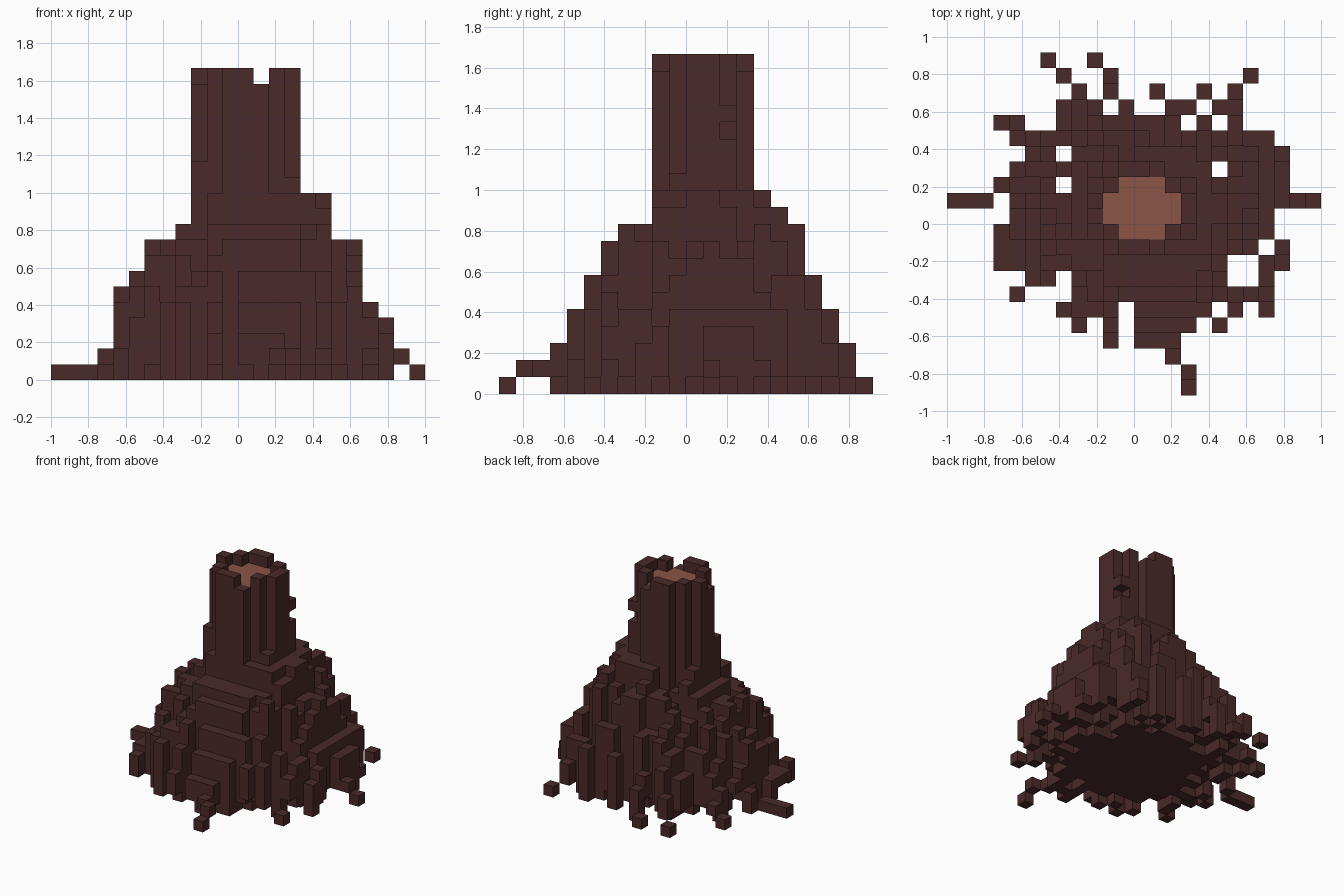
import bpy, bmesh, math, random

if "Cube" in bpy.data.objects:
    bpy.data.objects.remove(bpy.data.objects["Cube"], do_unlink=True)

random.seed(7)
S = 1 / 12                      # size of one block
NX, NY = 24, 22                 # grid size; row 0 is the back

# Footprint: filled column spans for every row, back to front
ROWS = ["6 9", "7 10 19", "8 10 13 16 18", "7-9 11 14-15 17-18",
        "3-4 7-14 16 18", "4-20", "5-6 8-21", "4-16 18-21",
        "3-6 8-21", "0-2 4-23", "4-20", "3-20", "3-19 21", "3-17 20-21",
        "5-6 8-17 20", "4 8-20", "7-10 12-16 18 20", "8 10 12-15 17",
        "10 12-14", "14", "15", "15"]
# Height limits, in blocks, along each axis
X_MAX = [1, 1, 1, 2, 6, 7, 9, 9, 10] + [20] * 7 + [12, 12, 9, 9, 5, 4, 2, 1]
Y_MAX = [1, 3, 5, 7, 10, 11, 12] + [20] * 6 + [10, 10, 9, 7, 5, 3, 2, 2, 1]

# Trunk outline and the sunken cut wood inside it
TRUNK = {7: "11-13", 8: "10-14", 9: "9-15", 10: "9-15", 11: "10-14", 12: "11-13"}
WOOD = {8: "11-13", 9: "10-14", 10: "10-14", 11: "11-13"}
LOW_RIM = {(13, 7), (13, 12), (9, 10)}
# Root columns with a set underside and top
SET_ROOTS = {(22, 9): (1, 2), (14, 19): (1, 2), (15, 20): (1, 2),
             (19, 1): (0, 1), (4, 15): (0, 2), (16, 4): (0, 10),
             (18, 4): (1, 7), (18, 3): (1, 5), (7, 12): (0, 9)}


def cells(text):
    out = set()
    for span in text.split():
        ends = [int(v) for v in span.split("-")]
        out.update(range(ends[0], ends[-1] + 1))
    return out


def grid(rows):
    return {(i, r) for r, text in rows for i in cells(text)}


foot = grid(enumerate(ROWS))
trunk = grid(TRUNK.items())
wood = grid(WOOD.items())

trunk_blocks, root_blocks, wood_blocks = set(), set(), set()

for i, r in sorted(foot):
    if (i, r) in trunk:
        top = 19 if (i, r) in wood or (i, r) in LOW_RIM else 20
        for z in range(top):
            in_wood = (i, r) in wood and z == top - 1
            (wood_blocks if in_wood else trunk_blocks).add((i, r, z))
        continue
    # Root flare: a rough cone with uneven tips and a ragged underside
    x = -1 + (i + 0.5) * S
    y = NY * S / 2 - (r + 0.5) * S
    d = math.hypot(x - 0.04, y - 0.08)
    limit = min(X_MAX[i], Y_MAX[r], 12)
    slope = 18.2 - 18.5 * math.hypot(x - 0.1, y - 0.08)
    top = round(slope + random.choice([-2, -1, 0, 0, 0, 1]))
    base = 0
    if d > 0.62:
        top = max(top, random.choice([1, 2, 3, 3]))
        base = random.choice([0, 0, 1, 1, 2])
    elif d > 0.48:
        base = random.choice([0, 0, 1, 1])
    if r == 9 or i == 12:
        top = limit
    top = max(1, min(top, limit))
    base, top = SET_ROOTS.get((i, r), (min(base, top - 1), top))
    root_blocks |= {(i, r, z) for z in range(base, top)}

# Bark ridges and a broken knob on the trunk corners
for i, r, z0, z1 in [(15, 8, 10, 15), (15, 8, 16, 17), (9, 11, 11, 14),
                     (15, 11, 10, 13)]:
    trunk_blocks |= {(i, r, z) for z in range(z0, z1)}

solid = trunk_blocks | root_blocks | wood_blocks


def material(name, rgb):
    m = bpy.data.materials.new(name)
    m.use_nodes = True
    m.diffuse_color = (*rgb, 1)
    bsdf = m.node_tree.nodes["Principled BSDF"]
    bsdf.inputs["Base Color"].default_value = (*rgb, 1)
    bsdf.inputs["Roughness"].default_value = 0.9
    return m


def build(name, blocks, mat):
    """Skin the exposed sides of the blocks, joining vertical runs."""
    bm = bmesh.new()

    def quad(*pts):
        bm.faces.new([bm.verts.new((-1 + a * S, NY * S / 2 - b * S, c * S))
                      for a, b, c in pts])

    # Neighbour offset and the two bottom corners of that side
    sides = [((0, 1), (0, 1), (1, 1)), ((1, 0), (1, 1), (1, 0)),
             ((0, -1), (1, 0), (0, 0)), ((-1, 0), (0, 0), (0, 1))]
    for i, r in sorted({b[:2] for b in blocks}):
        for z in range(20):
            if (i, r, z) not in blocks:
                continue
            if (i, r, z + 1) not in solid:
                quad((i, r + 1, z + 1), (i + 1, r + 1, z + 1),
                     (i + 1, r, z + 1), (i, r, z + 1))
            if (i, r, z - 1) not in solid:
                quad((i, r, z), (i + 1, r, z), (i + 1, r + 1, z), (i, r + 1, z))
        for (dx, dr), p, q in sides:
            start = None
            for z in range(21):
                shown = (i, r, z) in blocks and (i + dx, r + dr, z) not in solid
                if shown and start is None:
                    start = z
                elif not shown and start is not None:
                    a, b = (i + p[0], r + p[1]), (i + q[0], r + q[1])
                    quad((*a, start), (*b, start), (*b, z), (*a, z))
                    start = None
    mesh = bpy.data.meshes.new(name)
    bm.to_mesh(mesh)
    bm.free()
    mesh.materials.append(mat)
    obj = bpy.data.objects.new(name, mesh)
    bpy.context.collection.objects.link(obj)


bark = material("dark_bark", (0.07, 0.0225, 0.0225))
cut = material("cut_wood", (0.258, 0.091, 0.062))
build("trunk", trunk_blocks, bark)
build("root_flare", root_blocks, bark)
build("cut_wood_top", wood_blocks, cut)
